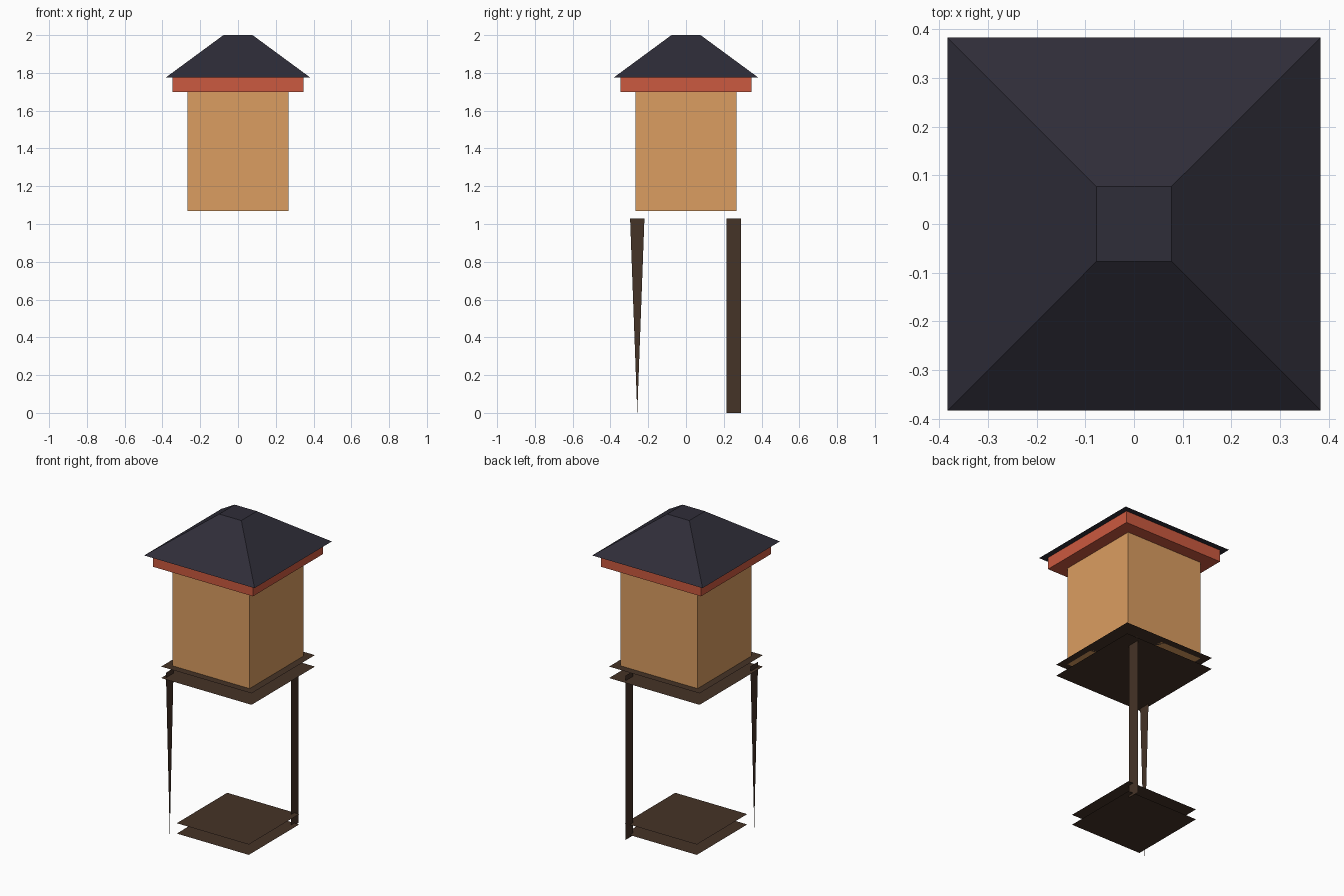
import bpy

if "Cube" in bpy.data.objects:
    bpy.data.objects.remove(bpy.data.objects["Cube"])


def material(name, rgb):
    m = bpy.data.materials.new(name)
    m.diffuse_color = (*rgb, 1)
    m.use_nodes = True
    m.node_tree.nodes["Principled BSDF"].inputs["Base Color"].default_value = m.diffuse_color
    return m


wall = material("ochre_wall", (0.71, 0.34, 0.12))
red = material("red_trim", (0.60, 0.10, 0.05))
slate = material("dark_slate", (0.028, 0.026, 0.04))
wood = material("dark_wood", (0.06, 0.033, 0.02))


def mesh(name, verts, faces, mat):
    me = bpy.data.meshes.new(name)
    me.from_pydata(verts, [], faces)
    me.materials.append(mat)
    ob = bpy.data.objects.new(name, me)
    bpy.context.collection.objects.link(ob)
    return ob


def square(h, z):
    return [(-h, -h, z), (h, -h, z), (h, h, z), (-h, h, z)]


def frustum(name, h0, z0, h1, z1, mat):
    sides = [(i, (i + 1) % 4, (i + 1) % 4 + 4, i + 4) for i in range(4)]
    return mesh(name, square(h0, z0) + square(h1, z1),
                [(3, 2, 1, 0), (4, 5, 6, 7)] + sides, mat)


# Cabin, eave band and flat-topped pyramid roof
frustum("cabin", 0.268, 1.07, 0.268, 1.70, wall)
frustum("eave_band", 0.347, 1.70, 0.347, 1.775, red)
frustum("roof", 0.383, 1.775, 0.077, 2.0, slate)

# Paper-thin deck and base sheets
for name, h, z in (("deck_top", 0.314, 1.07), ("deck_underside", 0.314, 0.998),
                   ("base_top", 0.25, 0.08), ("base_underside", 0.25, 0.015)):
    mesh(name, square(h, z), [(0, 1, 2, 3)], wood)


# Flat legs lying in the side plane: one tapers to a point, one is straight
def leg(name, x, y, points):
    mesh(name, [(x, y + dy, z) for dy, z in points],
         [tuple(range(len(points)))], wood)


w, top = 0.038, 1.03
leg("front_leg", -0.293, -0.258, [(0, 0), (w, top), (-w, top)])
leg("back_leg", 0.216, 0.253, [(-w, 0), (w, 0), (w, top), (-w, top)])
